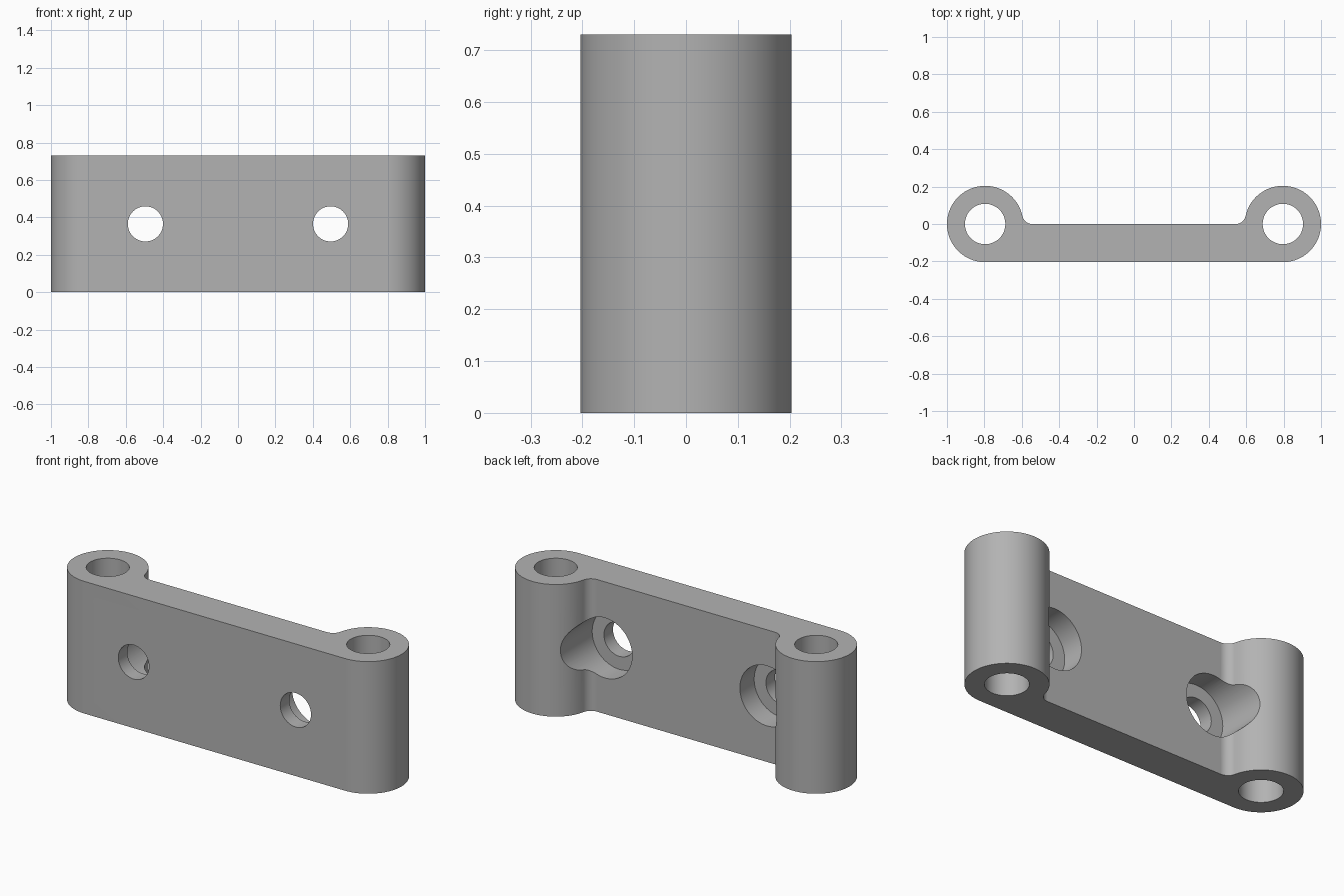
import bpy
import bmesh
from math import sin, cos, pi, sqrt, asin, radians
from mathutils import Matrix

cube = bpy.data.objects.get("Cube")
if cube:
    bpy.data.objects.remove(cube, do_unlink=True)

HEIGHT = 0.73
BOSS_R, BOSS_X = 0.204, 0.796
FILLET = 0.055
PIN_R = 0.108
BOLT_X, BOLT_R = 0.495, 0.094
BORE_R, BORE_FLOOR = 0.166, -0.125

grey = bpy.data.materials.new("plain grey")
grey.use_nodes = True
colour = (0.45, 0.45, 0.45, 1)
grey.diffuse_color = colour
grey.node_tree.nodes["Principled BSDF"].inputs["Base Color"].default_value = colour


def arc(cx, cy, r, start, end, steps):
    angles = [start + (end - start) * i / steps for i in range(steps + 1)]
    return [(cx + r * cos(a), cy + r * sin(a)) for a in angles]


def finish(name, bm):
    mesh = bpy.data.meshes.new(name)
    bm.to_mesh(mesh)
    bm.free()
    mesh.materials.append(grey)
    obj = bpy.data.objects.new(name, mesh)
    bpy.context.collection.objects.link(obj)
    return obj


def cutter(name, r, depth, matrix):
    bm = bmesh.new()
    bmesh.ops.create_cone(bm, cap_ends=True, segments=64, radius1=r,
                          radius2=r, depth=depth, matrix=matrix)
    obj = finish(name, bm)
    obj.hide_render = True
    return obj


# Bracket outline: rounded boss end, blended by a fillet into the thin web
fillet_x = BOSS_X - sqrt((BOSS_R + FILLET) ** 2 - FILLET ** 2)
tilt = asin(FILLET / (BOSS_R + FILLET))
half = arc(BOSS_X, 0, BOSS_R, -pi / 2, pi - tilt, 56)
half += arc(fillet_x, FILLET, FILLET, -tilt, -pi / 2, 12)[1:]
outline = half + [(-x, y) for x, y in reversed(half)]

bm = bmesh.new()
base = bm.faces.new([bm.verts.new((x, y, 0)) for x, y in outline])
top = bmesh.ops.extrude_face_region(bm, geom=[base])["geom"]
bmesh.ops.translate(bm, vec=(0, 0, HEIGHT),
                    verts=[v for v in top if isinstance(v, bmesh.types.BMVert)])
bmesh.ops.recalc_face_normals(bm, faces=bm.faces)
bracket = finish("hinge_bracket", bm)

# Pin holes through the bosses, bolt holes and counterbores through the web
cutters = []
along_y = Matrix.Rotation(pi / 2, 4, "X")
for side, s in (("left", 1), ("right", -1)):
    cutters += [
        cutter(side + "_pin_hole", PIN_R, 2,
               Matrix.Translation((s * BOSS_X, 0, HEIGHT / 2))),
        cutter(side + "_bolt_hole", BOLT_R, 1,
               Matrix.Translation((s * BOLT_X, 0, HEIGHT / 2)) @ along_y),
        cutter(side + "_counterbore", BORE_R, 1,
               Matrix.Translation((s * BOLT_X, BORE_FLOOR + 0.5, HEIGHT / 2)) @ along_y),
    ]

bpy.ops.object.select_all(action="DESELECT")
bracket.select_set(True)
bpy.context.view_layer.objects.active = bracket
for c in cutters:
    mod = bracket.modifiers.new(c.name, "BOOLEAN")
    mod.operation = "DIFFERENCE"
    mod.solver = "EXACT"
    mod.object = c
    bpy.ops.object.modifier_apply(modifier=mod.name)
    bpy.data.objects.remove(c, do_unlink=True)

# Smooth curved walls with crisp rims and flat faces
bpy.ops.object.shade_smooth_by_angle(angle=radians(30))
weighted = bracket.modifiers.new("flat face normals", "WEIGHTED_NORMAL")
weighted.keep_sharp = True
